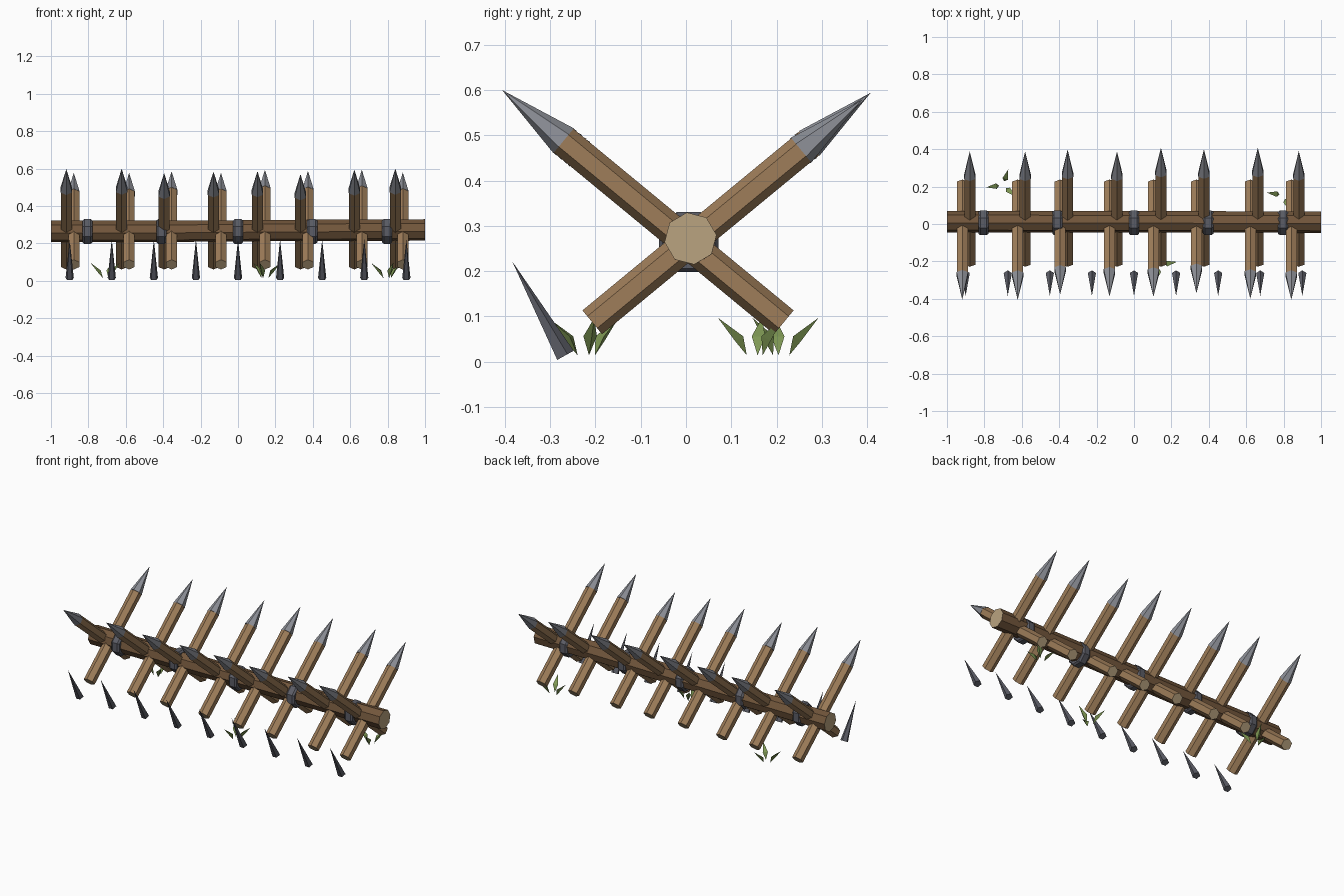
import bpy, bmesh, math
from mathutils import Vector

if "Cube" in bpy.data.objects:
    bpy.data.objects.remove(bpy.data.objects["Cube"])


def material(name, srgb):
    m = bpy.data.materials.new(name)
    lin = [c / 12.92 if c < 0.04045 else ((c + 0.055) / 1.055) ** 2.4 for c in srgb]
    m.diffuse_color = (*lin, 1)
    m.use_nodes = True
    m.node_tree.nodes["Principled BSDF"].inputs["Base Color"].default_value = m.diffuse_color
    return m


BEAM = material("dark bark", (0.45, 0.34, 0.235))
STAKE = material("stake wood", (0.62, 0.49, 0.35))
GRAIN = material("end grain", (0.73, 0.64, 0.50))
STEEL = material("steel", (0.55, 0.56, 0.59))
IRON = material("dark iron", (0.36, 0.365, 0.40))
GRASS = material("grass green", (0.50, 0.60, 0.33))


def finish(name, bm, mats):
    bmesh.ops.recalc_face_normals(bm, faces=bm.faces)
    me = bpy.data.meshes.new(name)
    bm.to_mesh(me)
    bm.free()
    for m in mats:
        me.materials.append(m)
    ob = bpy.data.objects.new(name, me)
    bpy.context.collection.objects.link(ob)
    return ob


def loft(name, sections, n, u, v, side, cap, turn=0.0):
    """Join n-sided rings (centre, radius); radius 0 makes a point."""
    bm = bmesh.new()
    rings = []
    for c, r in sections:
        c = Vector(c)
        if r == 0:
            rings.append([bm.verts.new(c)] * n)
            continue
        angles = [turn + math.tau * i / n for i in range(n)]
        rings.append([bm.verts.new(c + (u * math.cos(a) + v * math.sin(a)) * r) for a in angles])
    for a, b in zip(rings, rings[1:]):
        for i in range(n):
            j = (i + 1) % n
            bm.faces.new(list(dict.fromkeys((a[i], a[j], b[j], b[i]))))
    for ring, (c, r) in ((rings[0], sections[0]), (rings[-1], sections[-1])):
        if r > 0:
            bm.faces.new(ring).material_index = 1
    return finish(name, bm, [side, cap])


X, Y, Z = Vector((1, 0, 0)), Vector((0, 1, 0)), Vector((0, 0, 1))

# Main log
loft("main_beam", [((-1, 0.013, 0.265), 0.058), ((-0.3, 0.012, 0.265), 0.057),
                   ((0.3, 0.012, 0.270), 0.057), ((1, 0.010, 0.272), 0.058)],
     8, Y, Z, BEAM, GRAIN, math.radians(8))

# Iron bands with chamfered rims
for k, x in enumerate((-0.805, -0.41, 0.0, 0.397, 0.797)):
    loft(f"iron_band_{k + 1}",
         [((x + dx, 0.006, 0.264), r) for dx, r in
          ((-0.027, 0.063), (-0.017, 0.0715), (0.017, 0.0715), (0.027, 0.063))],
         8, Y, Z, IRON, IRON, math.pi / 8)

# Crossed stakes: x position, reach of the front tip, reach of the back tip
STAKES = [(-0.918, 0.404, 0.388), (-0.622, 0.406, 0.388), (-0.395, 0.378, 0.398),
          (-0.131, 0.388, 0.388), (0.104, 0.390, 0.408), (0.334, 0.370, 0.400),
          (0.622, 0.400, 0.408), (0.841, 0.406, 0.390)]
TILT = math.radians(39.5)


def stake(name, x, s, foot, reach):
    d = Vector((0, s * math.cos(TILT), math.sin(TILT)))
    perp = X.cross(d)
    start = Vector((x, -s * foot, 0.087))
    length = (reach + foot) / math.cos(TILT)
    neck = start + d * (length - 0.175)
    loft(name + "_shaft", [(start, 0.034), (neck, 0.034)], 6, perp, X, STAKE, GRAIN)
    loft(name + "_spike", [(neck - d * 0.001, 0.0355), (start + d * length, 0)], 6, perp, X, STEEL, STEEL)


for k, (x, front, back) in enumerate(STAKES):
    stake(f"front_stake_{k + 1}", x, -1, 0.216, front)
    stake(f"back_stake_{k + 1}", x + 0.04, 1, 0.207, back)

# Row of leaning ground spikes along the front
lean = Vector((0, -0.116, 0.208)).normalized()
for k in range(9):
    x = -0.9 + 0.225 * k
    loft(f"ground_spike_{k + 1}", [((x, -0.268, 0.013), 0.023), ((x, -0.384, 0.222), 0)],
         5, X.cross(lean), X, IRON, IRON, math.pi)

# Grass tufts: centre and blade directions in degrees
TUFTS = [(-0.70, 0.207, (187, 72, 318)), (0.14, -0.218, (10, 130, 255)), (0.80, 0.155, (172, 40, 290))]
for k, (cx, cy, dirs) in enumerate(TUFTS):
    bm = bmesh.new()
    for deg in dirs:
        a = math.radians(deg)
        d = Vector((math.cos(a), math.sin(a), 0))
        w = Z.cross(d)
        c = Vector((cx, cy, 0))
        base = bm.verts.new(c + d * 0.022 + Z * 0.014)
        tip = bm.verts.new(c + d * 0.09 + Z * 0.097)
        mid = [bm.verts.new(c + p) for p in (d * 0.036 + w * 0.015 + Z * 0.056,
                                             d * 0.036 - w * 0.015 + Z * 0.056,
                                             d * 0.050 + Z * 0.046)]
        for i in range(3):
            bm.faces.new((base, mid[i], mid[(i + 1) % 3]))
            bm.faces.new((tip, mid[(i + 1) % 3], mid[i]))
    finish(f"grass_tuft_{k + 1}", bm, [GRASS])
